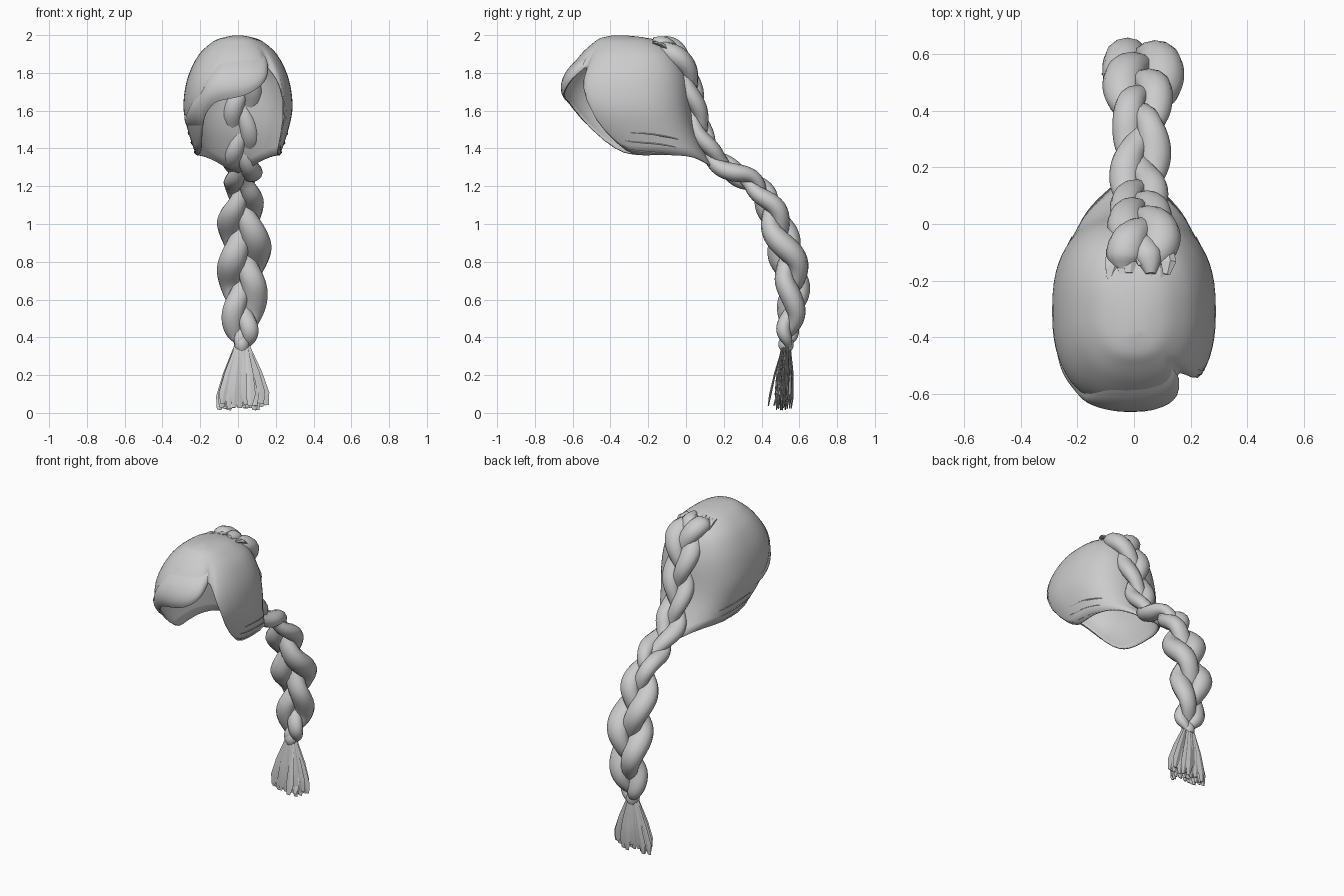
import bpy, bmesh, math, random
from mathutils import Vector

random.seed(4)
cube = bpy.data.objects.get("Cube")
if cube:
    bpy.data.objects.remove(cube)

hair = bpy.data.materials.new("hair grey")
hair.use_nodes = True
hair.diffuse_color = (0.6, 0.6, 0.6, 1)
hair.node_tree.nodes["Principled BSDF"].inputs["Base Color"].default_value = (0.6, 0.6, 0.6, 1)


def lerp_table(table, t):
    """Smooth interpolation through rows of (key, values...)."""
    if t <= table[0][0]:
        return table[0][1:]
    for i in range(len(table) - 1):
        a, b = table[i], table[i + 1]
        if t <= b[0]:
            p = table[max(i - 1, 0)]
            n = table[min(i + 2, len(table) - 1)]
            h = b[0] - a[0]
            u = (t - a[0]) / h
            out = []
            for k in range(1, len(a)):
                ma = (b[k] - p[k]) / (b[0] - p[0]) * h
                mb = (n[k] - a[k]) / (n[0] - a[0]) * h
                out.append(a[k] * (2*u**3 - 3*u*u + 1) + ma * (u**3 - 2*u*u + u)
                           + b[k] * (3*u*u - 2*u**3) + mb * (u**3 - u*u))
            return out
    return table[-1][1:]


def finish(name, bm, angle=50):
    bmesh.ops.recalc_face_normals(bm, faces=bm.faces)
    mesh = bpy.data.meshes.new(name)
    bm.to_mesh(mesh)
    bm.free()
    ob = bpy.data.objects.new(name, mesh)
    bpy.context.collection.objects.link(ob)
    mesh.materials.append(hair)
    bpy.ops.object.select_all(action='DESELECT')
    ob.select_set(True)
    bpy.context.view_layer.objects.active = ob
    bpy.ops.object.shade_smooth_by_angle(angle=math.radians(angle))
    return ob


def skin(bm, cols, closed=False):
    """Faces between neighbouring columns of vertices."""
    for c, n in zip(cols, cols[1:] + cols[:1] if closed else cols[1:]):
        for k in range(len(c) - 1):
            bm.faces.new((c[k], n[k], n[k + 1], c[k + 1]))


def sweep(bm, points, radii, sides=10, flat=1.0):
    """Tube along points; flat squashes it across the x axis."""
    rings = []
    for i, p in enumerate(points):
        d = (points[min(i + 1, len(points) - 1)] - points[max(i - 1, 0)]).normalized()
        across = (Vector((1, 0, 0)) - d * d.x).normalized()
        up = d.cross(across)
        rings.append([bm.verts.new(p + radii[i] * (across * math.cos(a) + up * math.sin(a) * flat))
                      for a in (2 * math.pi * k / sides for k in range(sides))])
    skin(bm, [[r[k] for r in rings] for k in range(sides)], True)
    bm.faces.new(rings[0])
    bm.faces.new(rings[-1])


# Cap sections: height, front y, back y, half width
SECTIONS = [(1.27, -.26, .18, .16), (1.34, -.39, .12, .21), (1.4, -.475, .09, .235),
            (1.5, -.565, .05, .267), (1.6, -.625, .03, .288), (1.7, -.65, .02, .283),
            (1.8, -.625, .0, .258), (1.9, -.555, -.05, .205), (1.96, -.49, -.13, .14),
            (1.985, -.45, -.2, .09), (2.0, -.38, -.33, .015)]
# Cap lower edge: angle from the front towards the left, height
EDGE = [(-180, 1.275), (-165, 1.30), (-150, 1.33), (-130, 1.355), (-100, 1.365), (-66, 1.37),
        (-56, 1.39), (-47, 1.45), (-40, 1.52), (-32, 1.59), (-20, 1.65), (0, 1.68),
        (20, 1.735), (32, 1.79), (39, 1.83), (45, 1.80), (53, 1.68), (57, 1.55),
        (61, 1.46), (67, 1.38), (75, 1.365), (100, 1.365), (130, 1.355), (150, 1.33),
        (165, 1.30), (180, 1.275)]


def cap_point(deg, z, swell=1.0):
    front, back, half = lerp_table(SECTIONS, z)
    a = math.radians(deg)
    s, c = math.sin(a), math.cos(a)
    low = min(1, max(0, (1.95 - z) / .15))
    r = swell * (1 - .11 * low * math.exp(-((deg - 41) / 6) ** 2))
    return Vector((half * r * math.copysign(abs(s) ** .82, s),
                   (front + back) / 2 - (back - front) / 2 * r * math.copysign(abs(c) ** .82, c), z))


# Cap shell, open at the face and below
bm = bmesh.new()
degs = list(range(-180, 20, 6)) + list(range(21, 66, 3)) + list(range(66, 180, 6))
rows = 22
cols = []
for deg in degs:
    edge = lerp_table(EDGE, deg)[0]
    cols.append([bm.verts.new(cap_point(deg, 2 - (2 - edge) * (k / rows) ** 1.8))
                 for k in range(1, rows + 1)])
skin(bm, cols, True)
bm.faces.new([c[0] for c in cols])
cap = finish("hair_cap", bm)
thick = cap.modifiers.new("thickness", 'SOLIDIFY')
thick.thickness = .008

# Broad fringe band swept across the forehead to the right side
bm = bmesh.new()
cols = []
for k in range(31):
    u = k / 30
    deg = 38 - 126 * u
    base = max(lerp_table(EDGE, deg)[0], 1.53)
    tall = .05 + .15 * math.sin(math.pi * min(1, u * 1.1 + .05))
    puff = .05 * min(1, .2 + (1 - u) * 3)
    cols.append([bm.verts.new(cap_point(deg, base - .008 + tall * v / 8,
                                        1 + puff * math.sin(math.pi * v / 8) ** .6))
                 for v in range(9)])
skin(bm, cols)
finish("swept_fringe", bm)

# Loose wisps round the rim
bm = bmesh.new()
for side in (-1, 1):
    for n in range(3):
        start = 66 + n * 9
        pts = []
        for k in range(9):
            deg = side * (start + k * 5)
            pts.append(cap_point(deg, lerp_table(EDGE, deg)[0] + .045 * n + .03 * (1 - k / 8), 1.008))
        sweep(bm, pts, [.001 + .003 * math.sin(math.pi * k / 8) for k in range(9)], 4)
finish("rim_wisps", bm)

# Braid path: step, x, y, z, half width, half depth
PATH = [(0, .015, -.18, 1.965, .10, .03), (1, .03, -.075, 1.915, .125, .04),
        (2, .03, -.01, 1.82, .12, .045), (3, .025, .03, 1.70, .105, .05),
        (4, .02, .055, 1.58, .10, .055), (5, .02, .095, 1.45, .095, .055),
        (6, .02, .15, 1.35, .10, .05), (7, .02, .25, 1.275, .105, .05),
        (8, .025, .36, 1.215, .095, .06), (9, .025, .43, 1.12, .105, .075),
        (10, .025, .48, 1.0, .13, .085), (11, .03, .53, .85, .14, .105),
        (12, .03, .565, .70, .13, .10), (13, .025, .56, .55, .115, .075),
        (14, .025, .54, .43, .09, .06), (15, .02, .53, .35, .035, .03)]


def braid_centre(s):
    return Vector(lerp_table(PATH, s)[:3])


# Three interwoven strands
for strand in range(3):
    bm = bmesh.new()
    pts, rad = [], []
    steps = 150
    for k in range(steps + 1):
        s = 15 * k / steps
        x, y, z, wide, deep = lerp_table(PATH, s)
        tangent = braid_centre(min(s + .1, 15)) - braid_centre(max(s - .1, 0))
        out = tangent.cross(Vector((1, 0, 0))).normalized()
        ph = 2 * math.pi * (s * 8 / 45 + strand / 3)
        pts.append(Vector((x + wide * .5 * math.sin(ph), y, z)) + out * deep * .42 * math.sin(2 * ph))
        swell = .42 + .14 * abs(math.sin(ph)) ** 2
        rad.append(wide * swell * min(1, .35 + s * 1.2))
    sweep(bm, pts, rad, 12, .82)
    finish("braid_strand_%d" % (strand + 1), bm)

# Short ragged locks where the braid starts on the crown
bm = bmesh.new()
for n in range(7):
    x = -.08 + .2 * n / 6
    y0 = -.21 + random.uniform(0, .07)
    pts = [Vector((x * (1 - .2 * u) + random.uniform(-.008, .008), y0 + .13 * u,
                   1.98 - .09 * u * u - max(0, y0 + .14) * .3 - abs(x) * .15))
           for u in (0, .33, .66, 1)]
    sweep(bm, pts, [.014, .03, .03, .01], 5, .4)
finish("crown_locks", bm, 25)

# Frayed tail of flat blades below the tie
bm = bmesh.new()
for n in range(36):
    a = 2.4 * n
    q = math.sqrt((n + .5) / 36)
    end = Vector((.02 + .135 * q * math.cos(a), .515 + .045 * q * math.sin(a),
                  random.uniform(.012, .06)))
    if n % 11 == 5:
        end.y -= .07
    top = Vector((.02 + .025 * math.cos(a), .53 + .02 * math.sin(a), .38))
    mid = top.lerp(end, .5) + Vector((.01 * math.cos(a), .012 * math.sin(a), 0))
    low = top.lerp(end, .82) + Vector((.008 * math.cos(a), .008 * math.sin(a), 0))
    sweep(bm, [top, mid, low, end], [.006, .02, .026, .012], 4, .25)
finish("braid_tail", bm, 20)

# Tie round the end of the braid
bm = bmesh.new()
sweep(bm, [Vector((.02, .53, z)) for z in (.40, .375, .35, .33)], [.03, .04, .04, .03], 12)
finish("braid_tie", bm)
